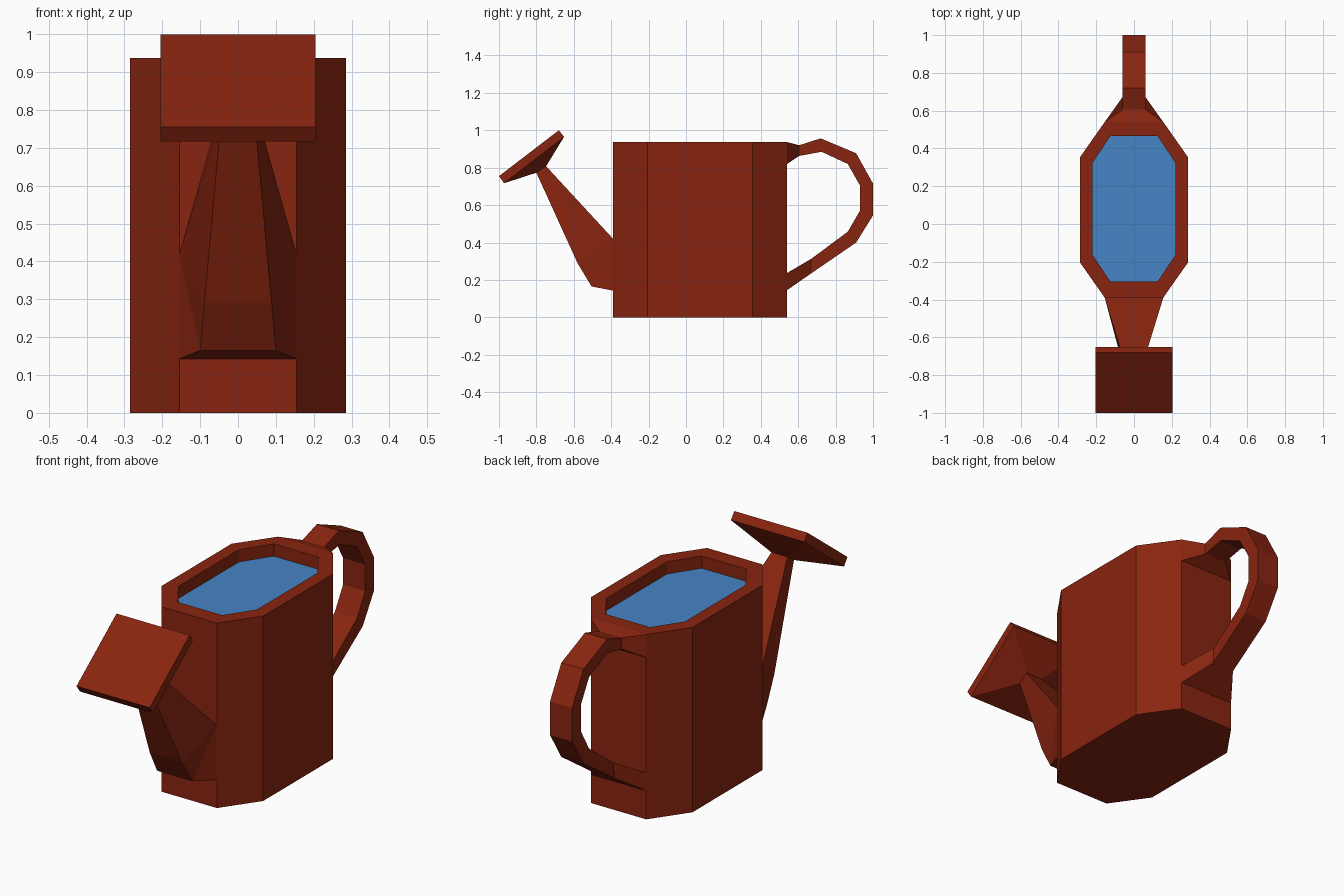
import bpy, bmesh

if "Cube" in bpy.data.objects:
    bpy.data.objects.remove(bpy.data.objects["Cube"], do_unlink=True)


def make_material(name, colour):
    mat = bpy.data.materials.new(name)
    mat.use_nodes = True
    mat.diffuse_color = (*colour, 1)
    mat.node_tree.nodes["Principled BSDF"].inputs["Base Color"].default_value = (*colour, 1)
    return mat


rust_red = make_material("rust red", (0.25, 0.018, 0.005))
water_blue = make_material("water blue", (0.061, 0.235, 0.56))


def loft(name, rings, mat, caps=(True, True)):
    """Skin a list of closed rings with flat faces, merging shared points."""
    bm = bmesh.new()
    loops = [[bm.verts.new(p) for p in ring] for ring in rings]
    n = len(loops[0])
    for a, b in zip(loops, loops[1:]):
        for i in range(n):
            j = (i + 1) % n
            bm.faces.new((a[i], a[j], b[j], b[i]))
    if caps[0]:
        bm.faces.new(loops[0][::-1])
    if caps[1]:
        bm.faces.new(loops[-1])
    bmesh.ops.remove_doubles(bm, verts=bm.verts, dist=0.0005)
    bmesh.ops.recalc_face_normals(bm, faces=bm.faces)
    mesh = bpy.data.meshes.new(name)
    bm.to_mesh(mesh)
    bm.free()
    mesh.materials.append(mat)
    obj = bpy.data.objects.new(name, mesh)
    bpy.context.collection.objects.link(obj)
    return obj


def octagon(x, x_end, y_front, y_back, cut, z):
    """Long octagon with its corners cut off."""
    half = [(x_end, y_front), (x, y_front + cut), (x, y_back - cut), (x_end, y_back)]
    return [(px, py, z) for px, py in half] + [(-px, py, z) for px, py in half[::-1]]


def section(low, high, w_low, w_high=None):
    """Four-sided section across the centre plane from two (y, z) points."""
    w_high = w_low if w_high is None else w_high
    return [(-w_low, *low), (w_low, *low), (w_high, *high), (-w_high, *high)]


# Hollow body with a thick rim, and the water inside it
HEIGHT, LEVEL = 0.937, 0.875
outer = (0.285, 0.155, -0.39, 0.54, 0.185)
inner = (0.22, 0.125, -0.305, 0.465, 0.143)
loft("body", [octagon(*outer, 0), octagon(*outer, HEIGHT),
              octagon(*inner, HEIGHT), octagon(*inner, LEVEL - 0.01)], rust_red)
loft("water", [octagon(*inner, LEVEL - 0.005), octagon(*inner, LEVEL)], water_blue)

# Spout, tapering from the body to the sprinkler head
root_top, tip_low, tip_top = (-0.39, 0.42), (-0.80, 0.773), (-0.748, 0.808)
loft("spout", [
    section((-0.39, 0.143), root_top, 0.155),
    section((-0.505, 0.165), root_top, 0.10, 0.155),
    section((-0.58, 0.29), root_top, 0.089, 0.155),
    section(tip_low, tip_top, 0.045),
], rust_red)

# Square sprinkler head with a pyramid back
loft("sprinkler_head", [
    section(tip_low, tip_top, 0.045),
    section((-0.973, 0.717), (-0.652, 0.965), 0.205),
    section((-1.0, 0.755), (-0.68, 1.0), 0.205),
], rust_red)

# Curved handle, flared where it meets the body
W = 0.062
loft("handle", [
    section((0.54, 0.82), (0.54, HEIGHT), 0.155),
    section((0.605, 0.863), (0.605, 0.92), W),
    section((0.725, 0.885), (0.72, 0.957), W),
    section((0.865, 0.82), (0.91, 0.877), W),
    section((0.93, 0.705), (1.0, 0.715), W),
    section((0.93, 0.57), (1.0, 0.545), W),
    section((0.865, 0.458), (0.91, 0.40), W),
    section((0.67, 0.313), (0.665, 0.232), W),
    section((0.54, 0.237), (0.54, 0.145), 0.155),
], rust_red)
